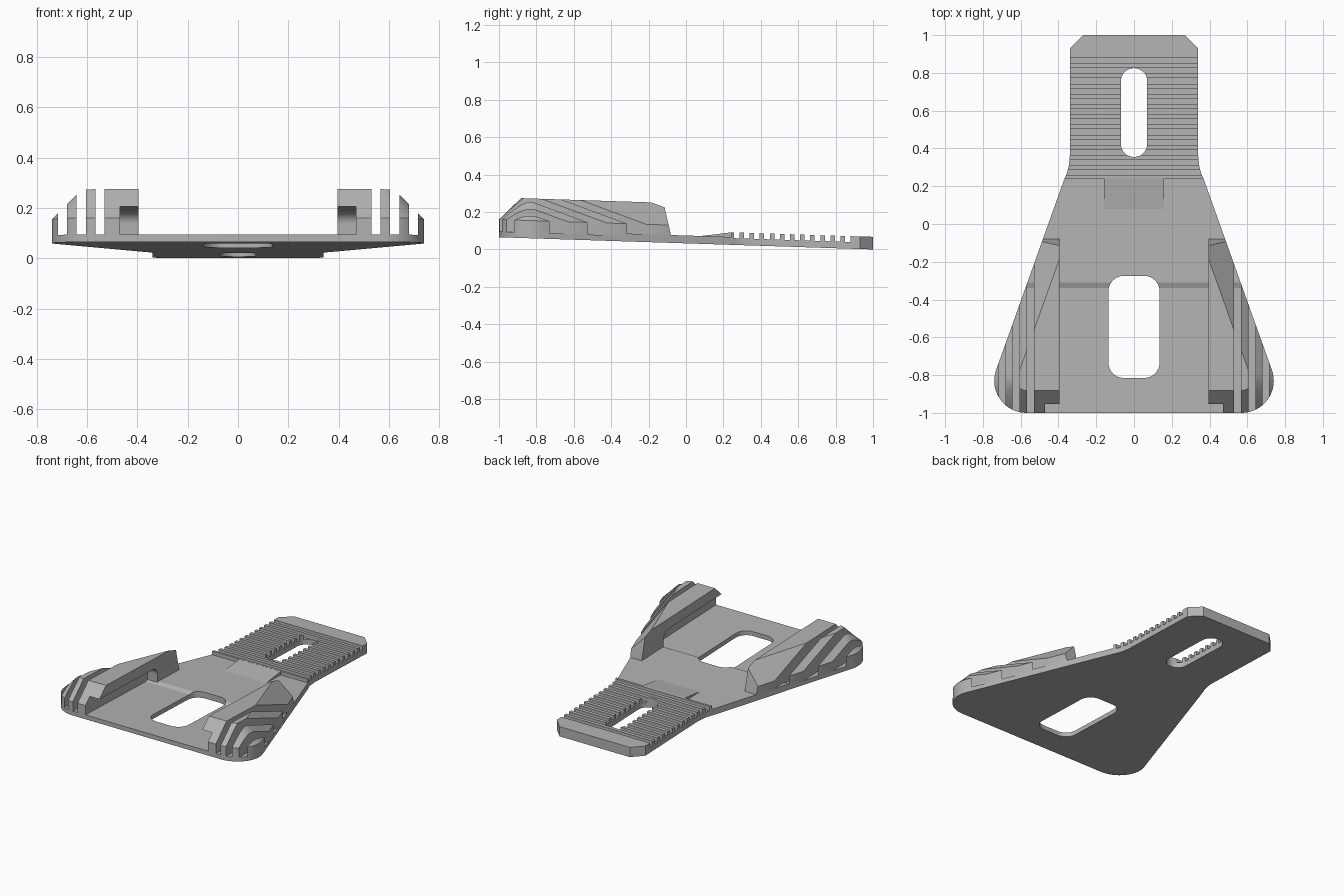
import bpy, bmesh
from math import sin, cos, pi, radians
from mathutils import Matrix

if "Cube" in bpy.data.objects:
    bpy.data.objects.remove(bpy.data.objects["Cube"])

grey = bpy.data.materials.new("plain_grey")
grey.use_nodes = True
colour = (0.45, 0.45, 0.45, 1)
grey.diffuse_color = colour
grey.node_tree.nodes["Principled BSDF"].inputs["Base Color"].default_value = colour

# Everything is built on a level base, then sheared so the front sits higher
TILT = 0.0325
SHEAR = Matrix(((1, 0, 0, 0), (0, 1, 0, 0), (0, -TILT, 1, TILT), (0, 0, 0, 1)))


def loft(name, rings):
    """Closed solid through rings of equal point count."""
    bm = bmesh.new()
    loops = [[bm.verts.new(p) for p in ring] for ring in rings]
    n = len(loops[0])
    for low, high in zip(loops, loops[1:]):
        for i in range(n):
            j = (i + 1) % n
            bm.faces.new((low[i], low[j], high[j], high[i]))
    bm.faces.new(loops[0])
    bm.faces.new(loops[-1])
    bmesh.ops.recalc_face_normals(bm, faces=bm.faces)
    mesh = bpy.data.meshes.new(name)
    bm.to_mesh(mesh)
    bm.free()
    mesh.materials.append(grey)
    obj = bpy.data.objects.new(name, mesh)
    bpy.context.collection.objects.link(obj)
    return obj


def slab(name, pts, z0, z1):
    return loft(name, [[(x, y, z) for x, y in pts] for z in (z0, z1)])


def side_prism(name, pts, x0, x1):
    return loft(name, [[(x, y, z) for y, z in pts] for x in (x0, x1)])


def box(name, x0, x1, y0, y1, z0, z1):
    return slab(name, [(x0, y0), (x1, y0), (x1, y1), (x0, y1)], z0, z1)


def arc(cx, cy, r, a0, a1, n):
    return [(cx + r * cos(radians(a0 + (a1 - a0) * i / n)),
             cy + r * sin(radians(a0 + (a1 - a0) * i / n))) for i in range(n + 1)]


def round_rect(hx, y0, y1, r, n=8):
    corners = ((hx - r, y1 - r, 0), (r - hx, y1 - r, 90),
               (r - hx, y0 + r, 180), (hx - r, y0 + r, 270))
    pts = []
    for x, y, a in corners:
        for p in arc(x, y, r, a, a + 90, n):
            if not pts or abs(p[0] - pts[-1][0]) + abs(p[1] - pts[-1][1]) > 1e-5:
                pts.append(p)
    return pts


def carve(obj, cutter, operation="DIFFERENCE"):
    mod = obj.modifiers.new("cut", "BOOLEAN")
    mod.operation, mod.object, mod.solver = operation, cutter, "EXACT"
    bake(obj)
    bpy.data.objects.remove(cutter)


def bake(obj):
    bpy.context.view_layer.update()
    deps = bpy.context.evaluated_depsgraph_get()
    mesh = bpy.data.meshes.new_from_object(obj.evaluated_get(deps))
    obj.modifiers.clear()
    obj.data = mesh


def mirror(obj):
    obj.modifiers.new("mirror", "MIRROR").use_mirror_merge = False
    bake(obj)


# Plan outline of the base plate
CORNER = (0.57, -0.83)
FLARE = (0.37, 0.235)


def corner_arc(r):
    return arc(*CORNER, r, 20, -90, 16)


half = [(0.27, 1), (0.34, 0.93), (0.34, 0.36), (0.345, 0.31), (0.355, 0.27), FLARE]
half += corner_arc(0.17)
outline = half + [(-x, y) for x, y in reversed(half)]
plate = slab("base_plate", outline, -0.1, 0.3)

# Side profile: recessed floor, neck, row of grip teeth and end block
profile = [(-1.1, 0), (1.1, 0), (1.1, 0.068)]
PITCH, GAP = 0.054, 0.03
for k in range(12):
    y = 0.88 - k * PITCH
    profile += [(y, 0.067), (y, 0.036), (y - GAP, 0.036), (y - GAP, 0.067)]
profile += [(0.24, 0.067), (0.24, 0.042), (-0.31, 0.042), (-0.34, 0.03), (-1.1, 0.03)]
carve(plate, side_prism("plate_profile", profile, -1, 1), "INTERSECT")

# Long strap slot and large rounded opening
carve(plate, slab("strap_slot", round_rect(0.07, 0.355, 0.825, 0.07), -0.2, 0.3))
carve(plate, slab("front_opening", round_rect(0.135, -0.815, -0.275, 0.08), -0.2, 0.3))

# Small ramp leading up to the teeth
ramp = side_prism("ramp", [(0.08, 0.038), (0.245, 0.038), (0.245, 0.067), (0.08, 0.042)],
                  -0.16, 0.16)

# Side rail: plate outline raised, with a sloped shoulder all round
INSET, WALL, TOP = 0.118, 0.095, 0.213
NX, NY = cos(radians(20)), sin(radians(20))
outer = [(0, FLARE[1]), FLARE] + corner_arc(0.17) + [(0, -1)]
inner_start = (FLARE[0] - NX * INSET, FLARE[1] - NY * INSET)
inner = [(0, inner_start[1]), inner_start] + corner_arc(0.17 - INSET) + [(0, INSET - 1)]
rails = loft("side_rails", [[(x, y, z) for x, y in ring] for ring, z in
                            ((outer, 0.028), (outer, WALL), (inner, TOP))])

# Trim to the inner wall and the leaning rear end
trim = [(-1.2, 0), (-0.075, 0), (-0.08, 0.04), (-0.115, 0.19), (-0.12, 0.4), (-1.2, 0.4)]
carve(rails, side_prism("rail_trim", trim, 0.395, 0.9), "INTERSECT")

# Undercut channel below the inner lip, rounded at its rear end
channel = [(-1.2, -0.1), (-0.32, -0.1)] + arc(-0.37, 0.092, 0.05, 0, 90, 8) + [(-1.2, 0.142)]
carve(rails, side_prism("lip_channel", channel, 0.3, 0.47))

# Lengthwise grooves that split the outside into fins
for x0, x1 in ((0.53, 0.567), (0.605, 0.642), (0.68, 0.715)):
    carve(rails, box("fin_groove", x0, x1, -1.2, 0.2, -0.1, 0.4))
mirror(rails)

for obj in (plate, ramp, rails):
    obj.data.transform(SHEAR)
    bpy.ops.object.select_all(action="DESELECT")
    obj.select_set(True)
    bpy.context.view_layer.objects.active = obj
    bpy.ops.object.shade_smooth_by_angle(angle=radians(20))
